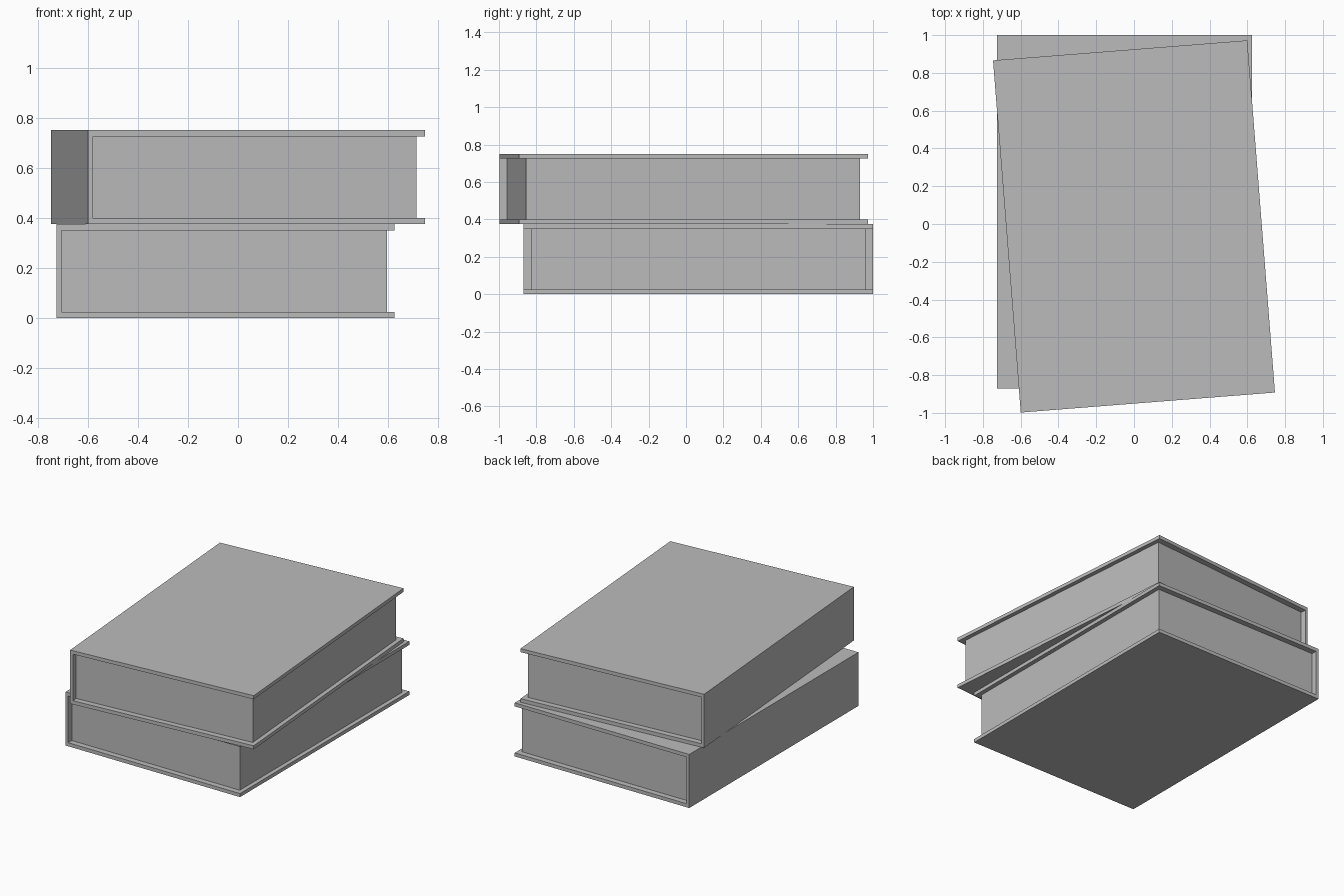
import bpy, bmesh, math

cube = bpy.data.objects.get("Cube")
if cube:
    bpy.data.objects.remove(cube, do_unlink=True)

WIDTH, DEPTH, HEIGHT = 1.35, 1.87, 0.375
BOARD, SPINE = 0.025, 0.02          # cover and spine thickness
FORE_GAP, END_GAP = 0.03, 0.04      # overhang of the covers past the pages

grey = bpy.data.materials.new("plain_grey")
grey.use_nodes = True
grey.diffuse_color = (0.5, 0.5, 0.5, 1)
grey.node_tree.nodes["Principled BSDF"].inputs["Base Color"].default_value = (0.5, 0.5, 0.5, 1)


def extrude_profile(name, profile, depth, location, angle):
    """Extrude an x-z outline along y, centred on the object's origin."""
    bm = bmesh.new()
    face = bm.faces.new([bm.verts.new((x, -depth / 2, z)) for x, z in profile])
    ext = bmesh.ops.extrude_face_region(bm, geom=[face], use_keep_orig=True)
    moved = [v for v in ext["geom"] if isinstance(v, bmesh.types.BMVert)]
    bmesh.ops.translate(bm, verts=moved, vec=(0, depth, 0))
    bmesh.ops.recalc_face_normals(bm, faces=bm.faces)
    mesh = bpy.data.meshes.new(name)
    bm.to_mesh(mesh)
    bm.free()
    mesh.materials.append(grey)
    obj = bpy.data.objects.new(name, mesh)
    obj.location = location
    obj.rotation_euler.z = angle
    bpy.context.collection.objects.link(obj)


def book(name, location, angle):
    left, right = -WIDTH / 2, WIDTH / 2
    inner, low, high = left + SPINE, BOARD, HEIGHT - BOARD
    # Cover: a C-shaped outline open at the fore edge
    cover = [(left, 0), (right, 0), (right, low), (inner, low),
             (inner, high), (right, high), (right, HEIGHT), (left, HEIGHT)]
    extrude_profile(name + "_cover", cover, DEPTH, location, angle)
    # Page block set back from the cover edges
    fore = right - FORE_GAP
    pages = [(inner, low), (fore, low), (fore, high), (inner, high)]
    extrude_profile(name + "_pages", pages, DEPTH - 2 * END_GAP, location, angle)


book("lower_book", (-0.05, 0.065, 0), 0)
book("upper_book", (0, -0.013, HEIGHT), math.radians(4.5))
